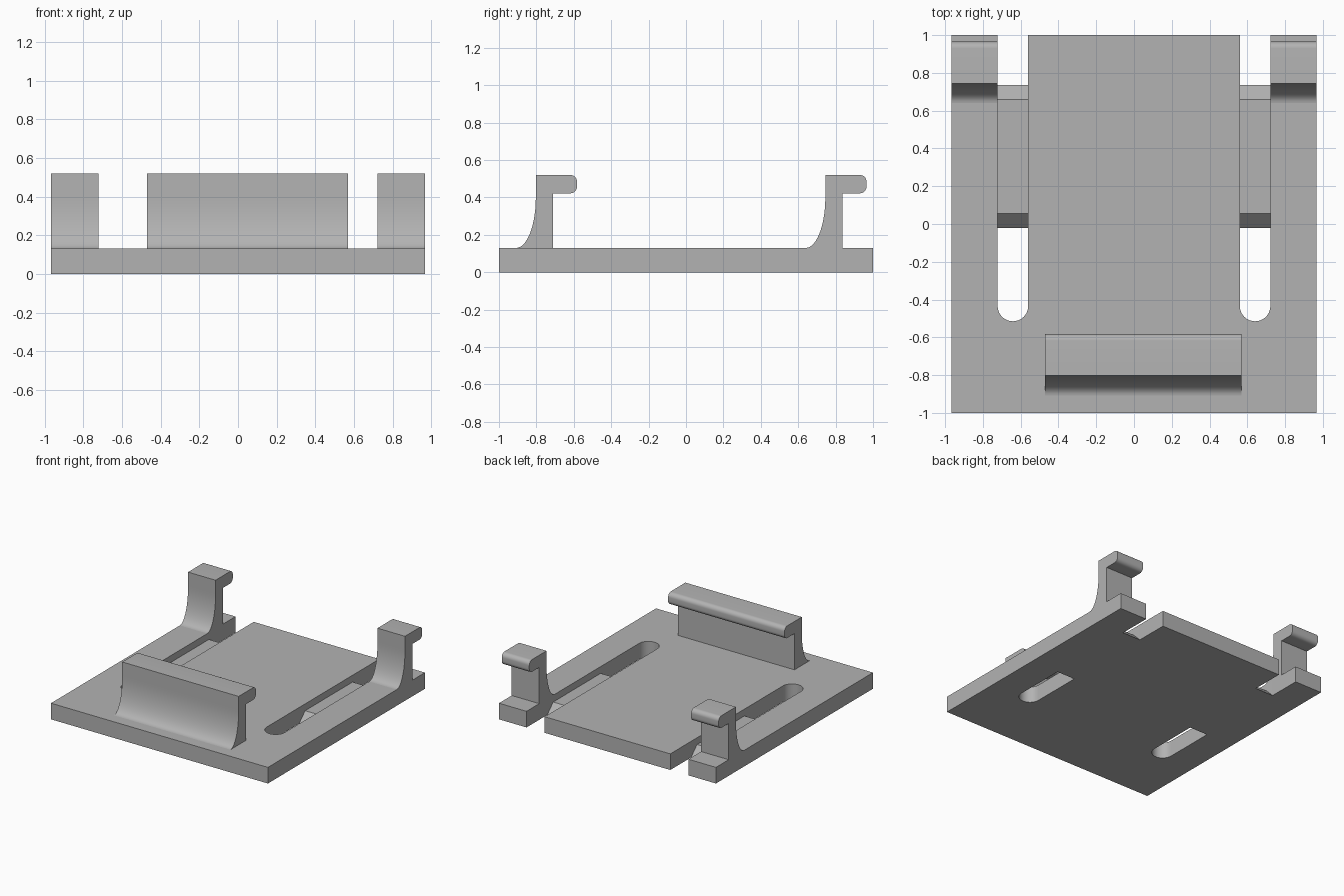
import bpy
import bmesh
from math import cos, sin, pi, radians
from mathutils import Matrix, Vector

cube = bpy.data.objects.get("Cube")
if cube:
    bpy.data.objects.remove(cube, do_unlink=True)

# Single grey plastic colour
grey = bpy.data.materials.new("plain_grey")
grey.use_nodes = True
colour = (0.45, 0.45, 0.45, 1)
grey.diffuse_color = colour
grey.node_tree.nodes["Principled BSDF"].inputs["Base Color"].default_value = colour

HALF_W, PLATE_H = 0.967, 0.13
SLOT_IN, SLOT_OUT = 0.56, 0.722
# Maps a (y, z) profile drawn flat to the side plane, with depth along x
SIDE = Matrix(((0, 0, 1, 0), (1, 0, 0, 0), (0, 1, 0, 0), (0, 0, 0, 1)))


def arc(cx, cy, r, start, end, steps):
    angles = [radians(start + (end - start) * i / steps) for i in range(steps + 1)]
    return [(cx + r * cos(a), cy + r * sin(a)) for a in angles]


def extrude(name, outline, lo, hi, matrix=Matrix()):
    """Solid made from a flat outline, stretched between lo and hi."""
    bm = bmesh.new()
    face = bm.faces.new([bm.verts.new((u, v, lo)) for u, v in outline])
    new = bmesh.ops.extrude_face_region(bm, geom=[face])["geom"]
    top = [g for g in new if isinstance(g, bmesh.types.BMVert)]
    bmesh.ops.translate(bm, verts=top, vec=Vector((0, 0, hi - lo)))
    bm.transform(matrix)
    bmesh.ops.recalc_face_normals(bm, faces=bm.faces)
    mesh = bpy.data.meshes.new(name)
    bm.to_mesh(mesh)
    bm.free()
    mesh.materials.append(grey)
    obj = bpy.data.objects.new(name, mesh)
    bpy.context.collection.objects.link(obj)
    bpy.ops.object.select_all(action="DESELECT")
    obj.select_set(True)
    bpy.context.view_layer.objects.active = obj
    bpy.ops.object.shade_smooth_by_angle(angle=radians(30))
    return obj


# Base plate with two round-ended slots open at the back
slot_r = (SLOT_OUT - SLOT_IN) / 2
slot_x = (SLOT_OUT + SLOT_IN) / 2
right_half = [(HALF_W, -1), (HALF_W, 1), (SLOT_OUT, 1)]
right_half += arc(slot_x, -0.515 + slot_r, slot_r, 0, -180, 20)
right_half += [(SLOT_IN, 1)]
left_half = [(-x, y) for x, y in reversed(right_half)]
extrude("base_plate", right_half + left_half, 0, PLATE_H)

# Hook profile: flared concave foot, upright post and rounded lip
hook = arc(0.485, 0.39, 0.26, -1, -1, 1)[:1]
hook = [(0.64 + 0.105 * sin(t * pi / 2), PLATE_H + 0.27 * (1 - cos(t * pi / 2)))
        for t in [i / 14 for i in range(15)]]
hook += [(0.745, 0.52)]
hook += arc(0.93, 0.485, 0.035, 90, 0, 8)
hook += arc(0.93, 0.457, 0.035, 0, -90, 8)
hook += [(0.838, 0.422), (0.838, PLATE_H)]
front_hook = [(y - 1.548, z) for y, z in hook]
extrude("front_hook", front_hook, -0.47, 0.568, SIDE)

# Low webs with sloped ends bridging each slot
web = [(-0.02, 0), (0.735, 0), (0.66, 0.075), (0.055, 0.075)]

for side, sign in (("left", 1), ("right", -1)):
    lo, hi = sorted((sign * SLOT_OUT, sign * HALF_W))
    extrude(side + "_rear_hook", hook, lo, hi, SIDE)
    lo, hi = sorted((sign * SLOT_IN, sign * SLOT_OUT))
    extrude(side + "_slot_web", web, lo, hi, SIDE)
